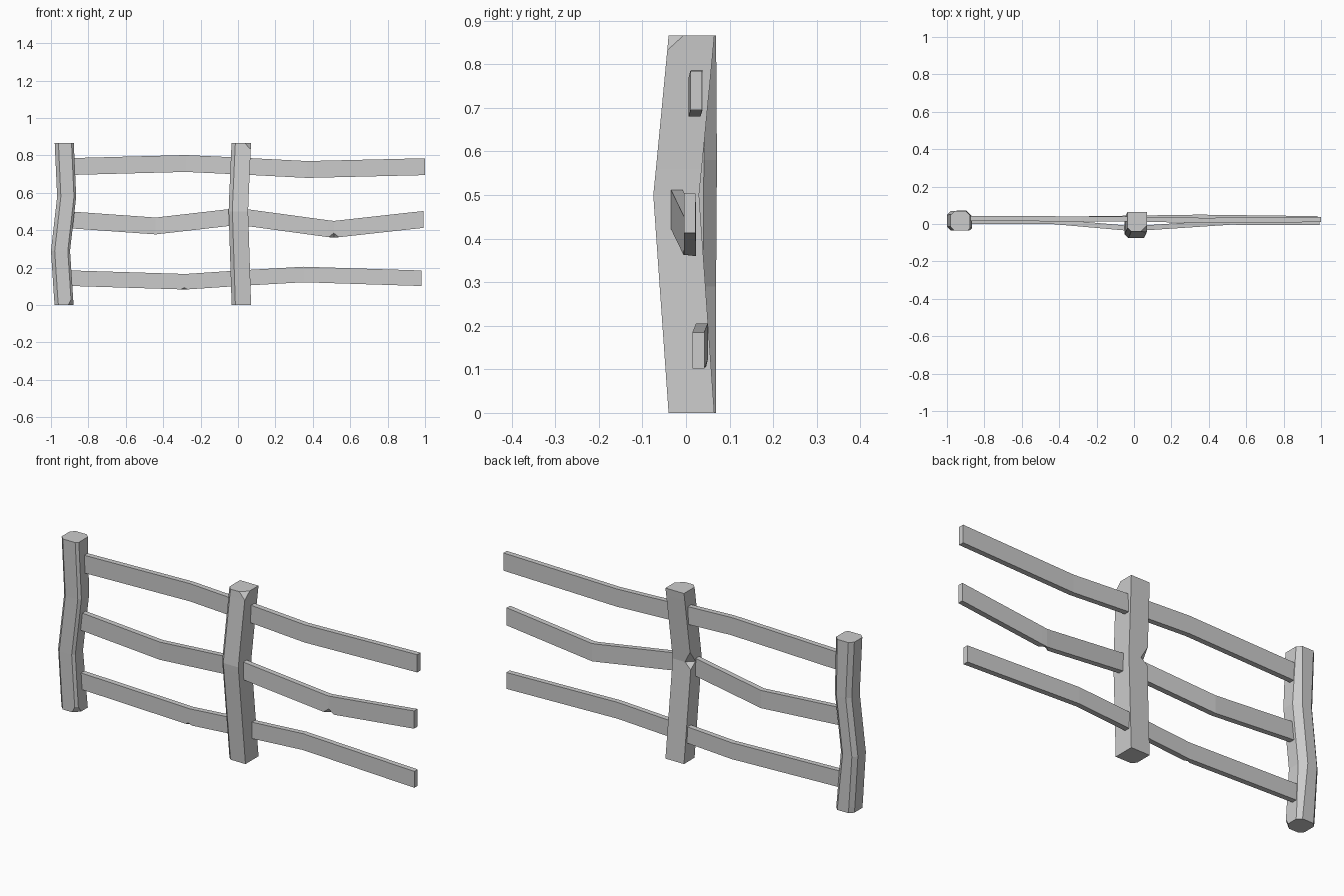
import bpy
import bmesh

cube = bpy.data.objects.get("Cube")
if cube:
    bpy.data.objects.remove(cube, do_unlink=True)

wood = bpy.data.materials.new("weathered_grey")
wood.use_nodes = True
grey = (0.6, 0.6, 0.6, 1)
wood.diffuse_color = grey
wood.node_tree.nodes["Principled BSDF"].inputs["Base Color"].default_value = grey


def ring(u, v, w, h, cuts):
    """Rectangle with its low corner at u, v and each corner cut off."""
    a, b, c, d = cuts
    return [(u, v + a), (u + a, v), (u + w - b, v), (u + w, v + b),
            (u + w, v + h - c), (u + w - c, v + h), (u + d, v + h), (u, v + h - d)]


def beam(name, stations, w, h, place):
    """Loft through stations of (distance, u, v, corner cuts)."""
    bm = bmesh.new()
    rings = [[bm.verts.new(place(t, *p)) for p in ring(u, v, w, h, cuts)]
             for t, u, v, cuts in stations]
    for lo, hi in zip(rings, rings[1:]):
        for i in range(len(lo)):
            j = (i + 1) % len(lo)
            bm.faces.new((lo[i], lo[j], hi[j], hi[i]))
    bm.faces.new(rings[0][::-1])
    bm.faces.new(rings[-1])
    bmesh.ops.remove_doubles(bm, verts=bm.verts, dist=0.0002)
    bmesh.ops.recalc_face_normals(bm, faces=bm.faces)
    mesh = bpy.data.meshes.new(name)
    bm.to_mesh(mesh)
    bm.free()
    mesh.materials.append(wood)
    bpy.context.collection.objects.link(bpy.data.objects.new(name, mesh))


def upright(t, u, v):
    return (u, v, t)


def along(t, u, v):
    return (t, u, v)


# Posts: bent, with worn corners
edge = 0.02
beam("end_post", [
    (0, -0.98, -0.035, (edge, 0.03, edge, edge)),
    (0.03, -0.983, -0.035, (edge, 0.012, edge, edge)),
    (0.29, -1.0, -0.035, (edge, 0.012, 0.03, edge)),
    (0.58, -0.967, -0.033, (edge, 0.012, 0.03, edge)),
    (0.866, -0.98, -0.035, (edge, 0.012, edge, edge)),
], 0.102, 0.104, upright)

beam("middle_post", [
    (0, -0.034, -0.04, (edge, 0, 0, 0)),
    (0.47, -0.049, -0.073, (edge, 0, 0, 0)),
    (0.50, -0.05, -0.075, (edge, 0, 0, 0.035)),
    (0.56, -0.048, -0.069, (edge, 0, 0, 0)),
    (0.832, -0.036, -0.043, (edge, 0, 0, 0)),
    (0.866, -0.034, -0.04, (edge, 0.034, 0, 0)),
], 0.104, 0.105, upright)

# Rails: wavy boards, some with a chip out of the lower front edge
none = (0, 0, 0, 0)
chip = (0.025, 0, 0, 0)
nick = (0.01, 0, 0, 0)
beam("top_rail", [
    (-0.92, 0.016, 0.695, none), (-0.28, 0.014, 0.712, none),
    (0.02, 0.012, 0.698, none), (0.37, 0.006, 0.68, none),
    (1.0, 0.01, 0.695, none),
], 0.027, 0.09, along)

beam("middle_rail", [
    (-0.92, 0.0, 0.412, none), (-0.44, 0.0, 0.378, none),
    (-0.03, -0.036, 0.425, none), (0.03, -0.036, 0.425, none),
    (0.485, -0.006, 0.363, none), (0.512, -0.004, 0.36, chip),
    (0.54, -0.004, 0.363, none), (0.992, -0.005, 0.413, none),
], 0.027, 0.09, along)

beam("bottom_rail", [
    (-0.92, 0.014, 0.103, none), (-0.305, 0.014, 0.084, none),
    (-0.288, 0.014, 0.083, nick), (-0.27, 0.014, 0.084, none),
    (0.0, 0.018, 0.102, none), (0.35, 0.023, 0.122, none),
    (0.98, 0.015, 0.102, none),
], 0.027, 0.083, along)
